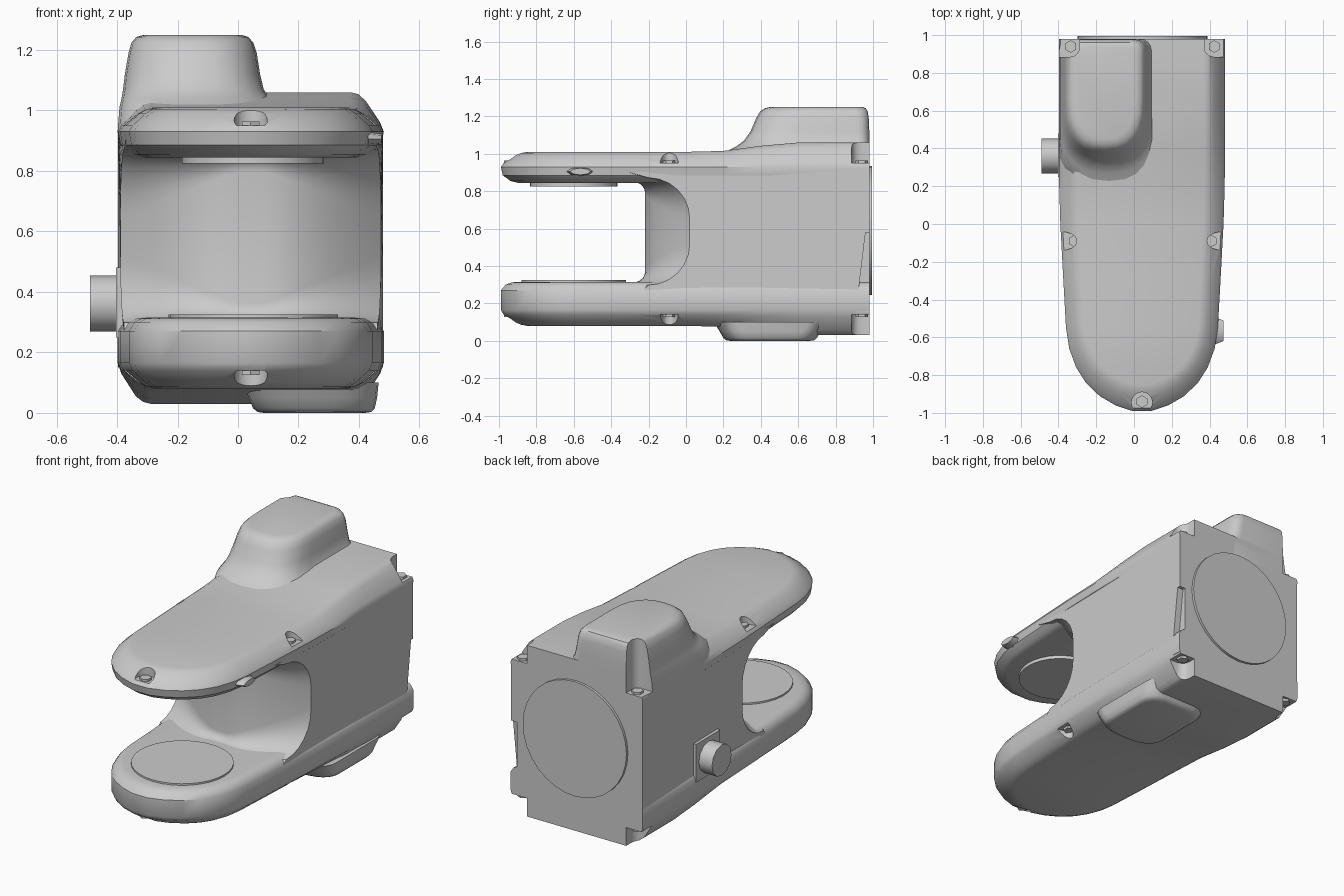
import bpy, bmesh
from math import sin, cos, pi
from mathutils import Matrix, Vector

if "Cube" in bpy.data.objects:
    bpy.data.objects.remove(bpy.data.objects["Cube"])

CX = 0.042  # centre line of the forked housing
# plan outline: (y, half width)
PLAN = [(0.98, .44), (0.6, .44), (0.4, .44), (0.2, .438), (0, .432), (-0.3, .416), (-0.55, .402),
        (-0.66, .385), (-0.76, .348), (-0.84, .297), (-0.91, .225), (-0.96, .14), (-0.99, .05)]


def finish(ob, angle=35):
    bpy.ops.object.select_all(action='DESELECT')
    ob.select_set(True)
    bpy.context.view_layer.objects.active = ob
    bpy.ops.object.shade_smooth_by_angle(angle=angle * pi / 180)


def make(name, bm):
    bmesh.ops.recalc_face_normals(bm, faces=bm.faces[:])
    me = bpy.data.meshes.new(name)
    bm.to_mesh(me)
    bm.free()
    ob = bpy.data.objects.new(name, me)
    bpy.context.collection.objects.link(ob)
    return ob


def loft(name, rings, strips=False):
    """Skin a stack of equal point rings; cap with n-gons or left-right strips."""
    bm = bmesh.new()
    vs = [[bm.verts.new(p) for p in r] for r in rings]
    n = len(vs[0])
    for a, b in zip(vs, vs[1:]):
        for i in range(n):
            j = (i + 1) % n
            bm.faces.new((a[i], a[j], b[j], b[i]))
    for cap in (vs[0], vs[-1]):
        if strips:
            for i in range(n // 2 - 1):
                bm.faces.new((cap[i], cap[i + 1], cap[n - 2 - i], cap[n - 1 - i]))
        else:
            bm.faces.new(cap)
    return make(name, bm)


def add_cyl(bm, loc, r, depth, axis='Z', seg=24, scale=(1, 1, 1), r2=None):
    rot = {'Z': Matrix(), 'X': Matrix.Rotation(pi / 2, 4, 'Y'), 'Y': Matrix.Rotation(pi / 2, 4, 'X')}[axis]
    m = Matrix.Translation(loc) @ Matrix.Diagonal((*scale, 1)) @ rot
    bmesh.ops.create_cone(bm, cap_ends=True, segments=seg, radius1=r,
                          radius2=r if r2 is None else r2, depth=depth, matrix=m)


def add_box(bm, lo, hi):
    lo, hi = Vector(lo), Vector(hi)
    m = Matrix.Translation((lo + hi) / 2) @ Matrix.Diagonal((*(hi - lo), 1))
    return bmesh.ops.create_cube(bm, size=1, matrix=m)['verts']


def cylinder(name, *args, **kw):
    bm = bmesh.new()
    add_cyl(bm, *args, **kw)
    ob = make(name, bm)
    finish(ob)
    return ob


def cut(ob, cutter):
    mod = ob.modifiers.new('cut', 'BOOLEAN')
    mod.operation, mod.solver, mod.object = 'DIFFERENCE', 'EXACT', cutter
    bpy.context.view_layer.objects.active = ob
    bpy.ops.object.modifier_apply(modifier=mod.name)


def smooth01(t):
    t = min(max(t, 0), 1)
    return t * t * (3 - 2 * t)


def half_width(y):
    for (y0, w0), (y1, w1) in zip(PLAN, PLAN[1:]):
        if y >= y1:
            return w0 + (w1 - w0) * (y0 - y) / (y0 - y1)
    return PLAN[-1][1]


def shell_ring(z, inset, rise):
    left, right = [], []
    for y, w in PLAN:
        w *= 1 - inset / .44
        yy = y if y > -0.5 else -0.5 + (y + 0.5) * (1 - 1.3 * inset / .5)
        zz = z + rise * smooth01((y - 0.1) / 0.5)
        left.append((CX - w, yy, zz))
        right.append((CX + w, yy, zz))
    return left + right[::-1]


# upper and lower arm covers, running the full length
top = loft('upper_cover', [shell_ring(*l) for l in (
    (.845, .07, 0), (.855, .04, 0), (.885, .008, 0), (.93, 0, 0), (.95, .012, .01),
    (.99, .06, .042), (1.004, .085, .05), (1.01, .11, .05))], True)
bottom = loft('lower_cover', [shell_ring(*l) for l in (
    (.08, .11, -.05), (.086, .085, -.05), (.10, .06, -.045), (.14, .012, -.01), (.165, 0, 0),
    (.27, 0, 0), (.30, .02, 0), (.312, .045, 0), (.315, .07, 0))], True)

# central block with a convex, filleted fork wall
rings = []
N = 20
for k in range(N + 1):
    dx = .438 * (2 * k / N - 1)
    s = max(0, (abs(dx) - .06) / .378)
    yw, r = -.22 + .24 * s ** 1.8, .05 + .17 * s
    zb, zt = .313 - .015 * s, .847 + .025 * s
    pts = [(.98, .15), (-.3, .2)]
    pts += [(yw - r + r * sin(a), zb + r - r * cos(a)) for a in (i * pi / 12 for i in range(7))]
    pts += [(yw - r + r * cos(a), zt - r + r * sin(a)) for a in (i * pi / 12 for i in range(7))]
    pts += [(-.3, .9), (.98, .93)]
    rings.append([(CX + dx * half_width(y) / .44, y, z) for y, z in pts])
block = loft('fork_block', rings)


# rounded humps on the covers
def hump_ring(z, x0, x1, y0, y1, front=.25, back=.06):
    cx, hx = (x0 + x1) / 2, (x1 - x0) / 2
    pts = []
    for i in range(13):  # round front
        a = pi + pi * i / 12
        c, s_ = cos(a), sin(a)
        x = cx + hx * (1 if c > 0 else -1) * abs(c) ** .8
        pts.append((x, y0 + front * (1 - abs(s_) ** .8), z))
    for sx, start in ((1, 0), (-1, pi / 2)):  # back corners
        for i in range(5):
            a = start + pi / 2 * i / 4
            pts.append((cx + sx * (hx - back) + back * cos(a), y1 - back + back * sin(a), z))
    return pts


dome = loft('motor_hump', [hump_ring(*r) for r in (
    (.93, -.398, .14, .17, .98), (1.01, -.392, .13, .21, .98), (1.04, -.385, .105, .27, .98),
    (1.07, -.38, .085, .31, .98), (1.12, -.374, .073, .345, .98), (1.19, -.362, .062, .375, .977),
    (1.225, -.352, .05, .395, .972), (1.243, -.336, .034, .42, .962), (1.25, -.31, .01, .45, .945))])
belly = loft('belly_hump', [hump_ring(*r, front=.12, back=.1) for r in (
    (.10, .02, .465, .15, .76), (.05, .035, .46, .18, .72), (.015, .05, .452, .2, .70),
    (.003, .065, .44, .215, .685), (0, .085, .42, .235, .665))])

# screw pockets: sides, nose and rear corners, top and bottom
SPOTS = [(CX - .355, -.09), (CX + .365, -.09), (CX, -.94), (-.335, .94), (.425, .94)]


def pocket_cutter(name, z0, z1):
    bm = bmesh.new()
    zc, d = (z0 + z1) / 2, z1 - z0
    for sx in (-1, 1):
        add_cyl(bm, (CX + sx * .43, -.09, zc), .05, d, scale=(1.7, 1, 1))
        x = CX + sx * .33
        vs = add_box(bm, (min(x, x + sx * .2), .885, z0), (max(x, x + sx * .2), 1.1, z1))
        edges = {e for v in vs for e in v.link_edges
                 if all(abs(w.co.x - x) < .001 and w.co.y < .9 for w in e.verts)}
        bmesh.ops.bevel(bm, geom=list(edges), offset=.05, segments=4, affect='EDGES', profile=.5)
    add_cyl(bm, (CX, -.945, zc), .055, d)
    ob = make(name, bm)
    ob.hide_render = True
    return ob


top_cut = pocket_cutter('upper_pockets', .95, 1.4)
low_cut = pocket_cutter('lower_pockets', -.3, .14)
cut(top, top_cut)
cut(dome, top_cut)
cut(bottom, low_cut)

# rear right relief notch in the block
bm = bmesh.new()
for v in add_box(bm, (.44, .92, .25), (.6, 1.1, .58)):
    if v.co.z > .4 and v.co.y < 1:
        v.co.y = .96
notch = make('rear_notch_cutter', bm)
cut(block, notch)
for c in (top_cut, low_cut, notch):
    bpy.data.objects.remove(c)
for ob in (top, bottom, block, dome, belly):
    finish(ob)

# screw heads
for i, (x, y) in enumerate(SPOTS):
    cylinder(f'upper_screw_{i}', (x, y, .953), .033, .022, seg=6)
    cylinder(f'lower_screw_{i}', (x, y, .137), .033, .022, seg=6)

# bearing discs in the fork and on the rear face
cylinder('lower_bearing', (.05, -.6, .31), .28, .03, seg=32)
cylinder('upper_bearing', (.05, -.6, .845), .235, .04, seg=32)
cylinder('rear_flange', (.045, .98, .59), .345, .03, 'Y', seg=32)

# left connector with its square pad, and the right side plug
cylinder('connector', (-.435, .36, .362), .093, .11, 'X', seg=12)
bm = bmesh.new()
add_box(bm, (-.403, .25, .25), (-.37, .48, .48))
make('connector_pad', bm)
cylinder('side_plug', (.452, -.565, .905), .024, .045, 'X', seg=8, scale=(1, 3, 1), r2=.018)
